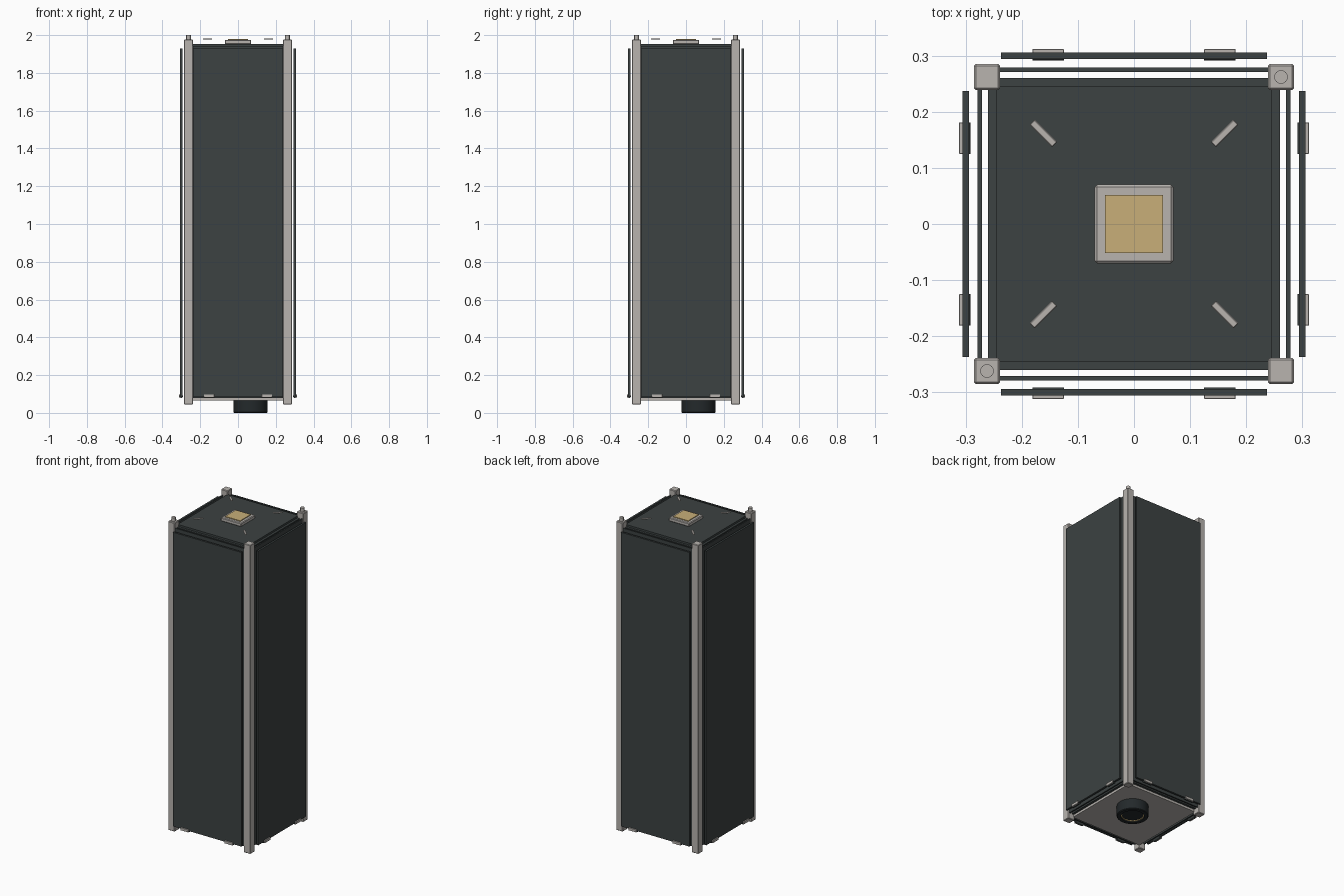
import bpy
import math
from mathutils import Matrix, Vector

default = bpy.data.objects.get("Cube")
if default:
    bpy.data.objects.remove(default, do_unlink=True)


def material(name, rgb):
    m = bpy.data.materials.new(name)
    m.use_nodes = True
    m.diffuse_color = (*rgb, 1)
    m.node_tree.nodes["Principled BSDF"].inputs["Base Color"].default_value = (*rgb, 1)
    return m


METAL = material("warm grey metal", (0.48, 0.455, 0.43))
DARK = material("dark slate", (0.045, 0.054, 0.054))
BLACK = material("lens black", (0.017, 0.022, 0.024))
GOLD = material("gold", (0.58, 0.43, 0.19))


def finish(obj, name, mat, bevel=0):
    obj.name = name
    obj.data.materials.append(mat)
    if bevel:
        mod = obj.modifiers.new("soft edges", "BEVEL")
        mod.width = bevel
        mod.segments = 1
    return obj


def box(name, lo, hi, mat, bevel=0, matrix=None):
    """Box between two opposite corners, optionally moved by a matrix."""
    lo, hi = Vector(lo), Vector(hi)
    bpy.ops.mesh.primitive_cube_add(size=1)
    obj = bpy.context.object
    obj.data.transform(Matrix.Translation((lo + hi) / 2) @ Matrix.Diagonal((*(hi - lo), 1)))
    if matrix:
        obj.data.transform(matrix)
    return finish(obj, name, mat, bevel)


def slab(name, half, z0, z1, mat, bevel=0):
    return box(name, (-half, -half, z0), (half, half, z1), mat, bevel)


def cylinder(name, radius, depth, centre, mat, matrix=None, sides=32):
    bpy.ops.mesh.primitive_cylinder_add(radius=radius, depth=depth, vertices=sides)
    obj = bpy.context.object
    bpy.ops.object.shade_smooth_by_angle()
    obj.data.transform((Matrix.Translation(centre) @ matrix) if matrix
                       else Matrix.Translation(centre))
    return finish(obj, name, mat)


def lathe(name, profile, centre, mat, sides=40):
    """Closed ring swept from a radius/height profile."""
    verts, faces, n = [], [], len(profile)
    for i in range(sides):
        a = math.tau * i / sides
        verts += [(r * math.cos(a), r * math.sin(a), z) for r, z in profile]
        j = (i + 1) % sides
        faces += [(i * n + k, j * n + k, j * n + (k + 1) % n, i * n + (k + 1) % n)
                  for k in range(n)]
    mesh = bpy.data.meshes.new(name)
    mesh.from_pydata(verts, [], faces)
    obj = bpy.data.objects.new(name, mesh)
    bpy.context.collection.objects.link(obj)
    obj.location = centre
    bpy.context.view_layer.objects.active = obj
    bpy.ops.object.select_all(action="DESELECT")
    obj.select_set(True)
    bpy.ops.object.mode_set(mode="EDIT")
    bpy.ops.mesh.select_all(action="SELECT")
    bpy.ops.mesh.normals_make_consistent(inside=False)
    bpy.ops.object.mode_set(mode="OBJECT")
    bpy.ops.object.shade_smooth_by_angle()
    return finish(obj, name, mat)


# Central body with end plates
slab("body_core", 0.26, 0.08, 1.94, DARK)
slab("top_plate", 0.246, 1.94, 1.952, DARK)
slab("bottom_plate", 0.246, 0.066, 0.08, METAL)

# Corner rails, with separation pins on two opposite corners
for sx in (-1, 1):
    for sy in (-1, 1):
        c = 0.262
        box("corner_rail", (sx * c - 0.023, sy * c - 0.023, 0.045),
            (sx * c + 0.023, sy * c + 0.023, 1.977), METAL, 0.003)
        if sx == sy:
            cylinder("separation_pin", 0.012, 0.03, (sx * c, sy * c, 1.985), METAL)

# Each side: skin plate, outer panel and two hinges
lay_along_x = Matrix.Rotation(math.pi / 2, 4, "Y")
for i in range(4):
    turn = Matrix.Rotation(i * math.pi / 2, 4, "Z")
    box("side_skin", (-0.24, -0.279, 0.08), (0.24, -0.271, 1.942), DARK, 0, turn)
    box("outer_panel", (-0.237, -0.306, 0.088), (0.237, -0.294, 1.928), DARK, 0, turn)
    for s in (-1, 1):
        x = s * 0.153
        pin = cylinder("hinge_pin", 0.0085, 0.056, (x, -0.3, 0.088), DARK, lay_along_x, 16)
        pin.data.transform(turn)
        box("hinge_leaf", (x - 0.028, -0.312, 0.081), (x + 0.028, -0.305, 0.098),
            METAL, 0.001, turn)

# Patch antenna on the top
slab("patch_base", 0.07, 1.952, 1.975, METAL, 0.004)
slab("patch_plate", 0.052, 1.974, 1.98, GOLD)

# Four radial antenna tips
for i in range(4):
    turn = Matrix.Rotation(math.pi / 4 + i * math.pi / 2, 4, "Z")
    box("antenna_tip", (0.2, -0.0065, 1.976), (0.257, 0.0065, 1.981), METAL, 0.0015, turn)

# Camera lens under the body
lens = (0.066, 0.066, 0)
lathe("lens_barrel", [(0.09, 0.07), (0.09, 0.004), (0.086, 0), (0.066, 0), (0.064, 0.07)],
      lens, BLACK)
lathe("lens_trim_ring", [(0.066, 0.012), (0.066, 0.006), (0.06, 0.006), (0.06, 0.012)],
      lens, GOLD)
cylinder("lens_glass", 0.065, 0.05, (0.066, 0.066, 0.035), BLACK)
